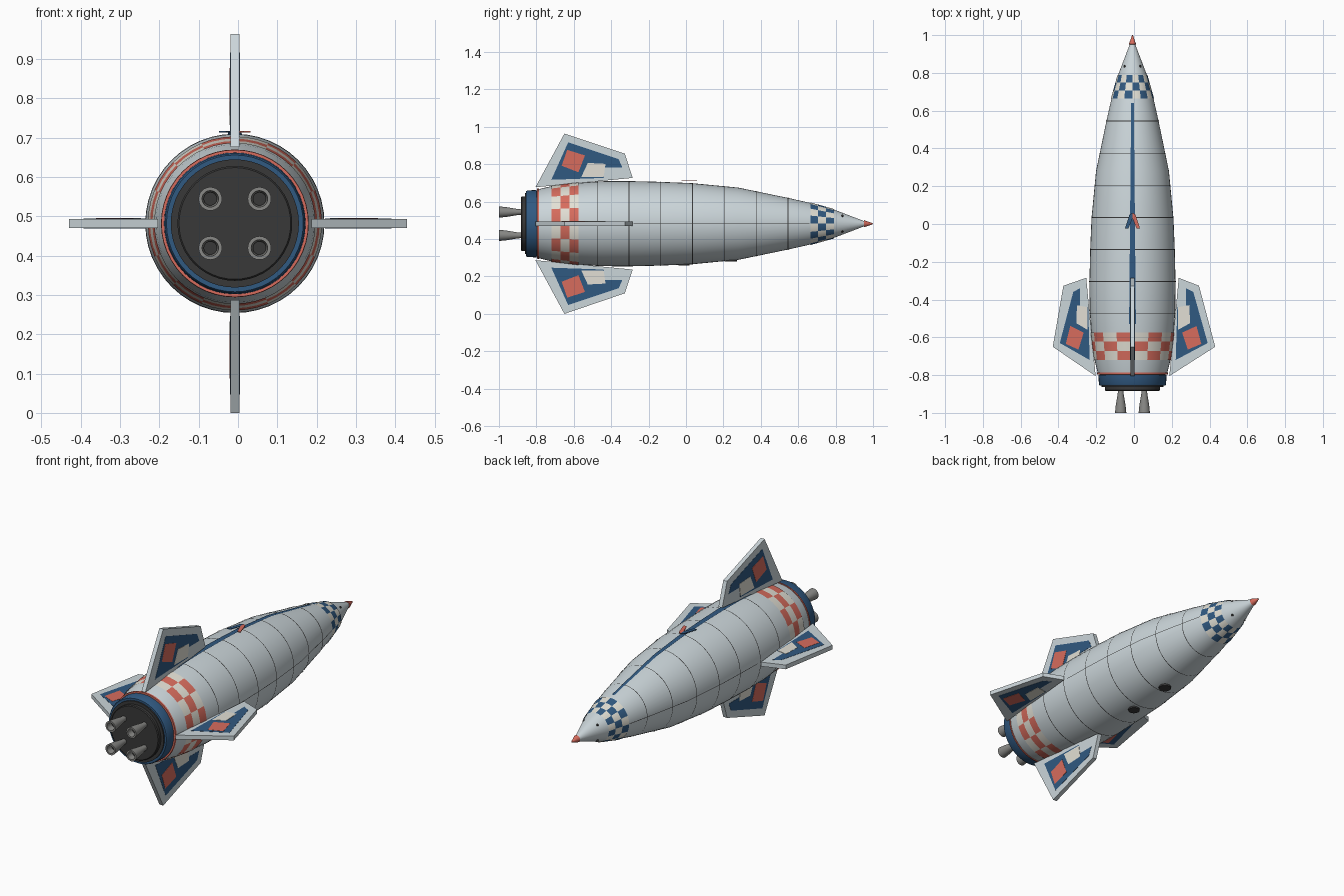
import bpy, bmesh
from math import sin, cos, pi

if "Cube" in bpy.data.objects:
    bpy.data.objects.remove(bpy.data.objects["Cube"])

CX, CZ = -0.008, 0.482            # rocket axis, running along y


def mat(name, r, g, b):
    m = bpy.data.materials.new(name)
    m.diffuse_color = (r, g, b, 1)
    m.use_nodes = True
    m.node_tree.nodes["Principled BSDF"].inputs["Base Color"].default_value = m.diffuse_color
    return m


HULL = mat("hull_grey", 0.60, 0.67, 0.70)
BLUE = mat("blue", 0.03, 0.10, 0.22)
RED = mat("red", 0.68, 0.15, 0.11)
CREAM = mat("cream", 0.76, 0.74, 0.66)
DARK = mat("dark", 0.04, 0.04, 0.04)
METAL = mat("metal", 0.25, 0.25, 0.24)

# Hull profile: (y, radius)
HULL_PROFILE = [(-0.79, 0.184), (-0.72, 0.201), (-0.58, 0.218), (-0.45, 0.227),
                (-0.31, 0.228), (-0.14, 0.224), (0.03, 0.217), (0.28, 0.193),
                (0.55, 0.137), (0.665, 0.111), (0.79, 0.076), (0.955, 0.013)]


def radius(y):
    for (y0, r0), (y1, r1) in zip(HULL_PROFILE, HULL_PROFILE[1:]):
        if y <= y1:
            return r0 + (r1 - r0) * (y - y0) / (y1 - y0)
    return HULL_PROFILE[-1][1]


def polar(r, y, a, t=0.0):
    """Point at distance r from the axis, angle a, shifted sideways by t."""
    return (CX + r * cos(a) - t * sin(a), y, CZ + r * sin(a) + t * cos(a))


def finish(bm, name, mats, smooth=True, recalc=True):
    if recalc:
        bmesh.ops.recalc_face_normals(bm, faces=bm.faces)
    me = bpy.data.meshes.new(name)
    bm.to_mesh(me)
    bm.free()
    for m in mats:
        me.materials.append(m)
    ob = bpy.data.objects.new(name, me)
    bpy.context.collection.objects.link(ob)
    if smooth:
        bpy.ops.object.select_all(action='DESELECT')
        bpy.context.view_layer.objects.active = ob
        ob.select_set(True)
        bpy.ops.object.shade_smooth_by_angle(angle=0.6)
    return ob


def lathe(name, profile, m, seg=48, dx=0.0, dz=0.0, caps=True):
    bm = bmesh.new()
    rings = []
    for y, r in profile:
        ring = []
        for i in range(seg):
            x, yy, z = polar(r, y, 2 * pi * i / seg)
            ring.append(bm.verts.new((x + dx, yy, z + dz)))
        rings.append(ring)
    for a, b in zip(rings, rings[1:]):
        for i in range(seg):
            j = (i + 1) % seg
            bm.faces.new((a[i], a[j], b[j], b[i]))
    if caps:
        bm.faces.new(rings[0])
        bm.faces.new(rings[-1])
    return finish(bm, name, [m])


def checker(name, y0, y1, rows, cols, mats, lift=0.003):
    bm = bmesh.new()
    n = cols * 3
    grid = []
    for k in range(rows + 1):
        y = y0 + (y1 - y0) * k / rows
        grid.append([bm.verts.new(polar(radius(y) + lift, y, 2 * pi * i / n)) for i in range(n)])
    for k in range(rows):
        for i in range(n):
            j = (i + 1) % n
            f = bm.faces.new((grid[k][i], grid[k + 1][i], grid[k + 1][j], grid[k][j]))
            f.material_index = (k + i // 3) % 2
    return finish(bm, name, mats)


def strip(name, y0, y1, w0, w1, angle, m, lift=0.004, n=40):
    """Narrow band lying along the hull."""
    bm = bmesh.new()
    prev = None
    for k in range(n + 1):
        f = k / n
        y = y0 + (y1 - y0) * f
        w = w0 + (w1 - w0) * f
        r = radius(y) + lift
        row = [bm.verts.new(polar(r, y, angle, t)) for t in (-w / 2, w / 2)]
        if prev:
            bm.faces.new((prev[0], prev[1], row[1], row[0]))
        prev = row
    return finish(bm, name, [m])


def plate(name, outline, thick, angle, m):
    """Flat plate from (y, distance from axis) points, extruded both ways."""
    bm = bmesh.new()
    sides = [[bm.verts.new(polar(v, y, angle, t)) for y, v in outline]
             for t in (-thick / 2, thick / 2)]
    bm.faces.new(sides[0])
    bm.faces.new(sides[1])
    n = len(outline)
    for i in range(n):
        j = (i + 1) % n
        bm.faces.new((sides[0][i], sides[0][j], sides[1][j], sides[1][i]))
    return finish(bm, name, [m], smooth=False)


# Hull, red nose tip
lathe("hull", HULL_PROFILE, HULL)
lathe("nose_tip", [(0.95, 0.012), (0.952, 0.019), (0.995, 0.004), (1.0, 0.001)], RED, 24)

# Tail collar, engine bulkhead
lathe("tail_red_trim", [(-0.796, 0.181), (-0.796, 0.187), (-0.787, 0.188), (-0.787, 0.18)], RED)
lathe("tail_seam", [(-0.805, 0.174), (-0.79, 0.176)], DARK)
lathe("tail_collar", [(-0.855, 0.160), (-0.855, 0.174), (-0.848, 0.178), (-0.80, 0.180),
                      (-0.797, 0.172)], BLUE)
lathe("engine_bulkhead", [(-0.883, 0.142), (-0.878, 0.146), (-0.862, 0.146), (-0.862, 0.163),
                          (-0.85, 0.163)], DARK)

# Four engine bells
for i, (sx, sz) in enumerate([(-1, -1), (1, -1), (-1, 1), (1, 1)]):
    dx, dz = sx * 0.0625, sz * 0.0625
    lathe(f"engine_bell_{i}", [(-0.875, 0.014), (-0.90, 0.016), (-0.96, 0.026), (-1.0, 0.030),
                               (-1.0, 0.021), (-0.96, 0.018), (-0.91, 0.010)],
          METAL, 24, dx, dz, caps=False)
    lathe(f"engine_throat_{i}", [(-0.965, 0.017), (-0.955, 0.017)], DARK, 24, dx, dz)

# Checker bands
checker("tail_checker", -0.72, -0.575, 3, 16, [RED, CREAM])
checker("nose_checker", 0.665, 0.79, 3, 16, [BLUE, CREAM])

# Hoop seams and side seams
for i in range(7):
    y = 0.545 - 0.17 * i
    lathe(f"hoop_seam_{i}", [(y - 0.002, radius(y) + 0.0015), (y + 0.002, radius(y) + 0.0015)],
          DARK, caps=False)
for side, a in (("right", 0), ("left", pi)):
    strip(f"{side}_seam", -0.28, 0.66, 0.003, 0.003, a, DARK, 0.001)

# Blue dorsal stripe and two-tone chevron
strip("dorsal_stripe", -0.53, 0.64, 0.036, 0.014, pi / 2, BLUE)
for side, s, m in (("left", -1, BLUE), ("right", 1, RED)):
    bm = bmesh.new()
    pts = [(0.0, 0.06), (0.016, 0.05), (0.04, -0.025), (0.022, -0.025), (0.0, 0.03)]
    lo, hi = [[bm.verts.new((CX + s * x, y, z)) for x, y in pts] for z in (0.713, 0.717)]
    bm.faces.new(lo)
    bm.faces.new(hi)
    for i in range(5):
        j = (i + 1) % 5
        bm.faces.new((lo[i], lo[j], hi[j], hi[i]))
    finish(bm, f"chevron_{side}", [m], smooth=False)

# Fins with inset colour panels: (y, distance from axis)
BLUE_PANEL = [(-0.72, 0.235), (-0.63, 0.435), (-0.36, 0.345), (-0.34, 0.30),
              (-0.435, 0.30), (-0.44, 0.245)]
RED_PANEL = [(-0.665, 0.31), (-0.635, 0.395), (-0.54, 0.365), (-0.575, 0.275)]
CREAM_PANEL = [(-0.56, 0.25), (-0.525, 0.325), (-0.43, 0.32), (-0.44, 0.25)]
FINS = [("right", 0, 0.438, 0.352), ("top", pi / 2, 0.482, 0.374),
        ("left", pi, 0.422, 0.366), ("bottom", -pi / 2, 0.482, 0.372)]
for name, a, tip, shoulder in FINS:
    k = (tip - 0.195) / (0.482 - 0.195)
    fit = lambda pts: [(y, 0.195 + (v - 0.195) * k) for y, v in pts]
    plate(f"{name}_fin", [(-0.805, 0.195), (-0.65, tip), (-0.327, shoulder), (-0.285, 0.245)],
          0.023, a, HULL)
    plate(f"{name}_fin_blue_panel", fit(BLUE_PANEL), 0.025, a, BLUE)
    plate(f"{name}_fin_red_panel", fit(RED_PANEL), 0.027, a, RED)
    plate(f"{name}_fin_cream_panel", fit(CREAM_PANEL), 0.027, a, CREAM)


# Round belly ports and small nose thrusters
def port(name, y, angle, r, h):
    bm = bmesh.new()
    R = radius(y)
    rings = [[bm.verts.new(polar(R + d, y + r * cos(2 * pi * i / 20), angle,
                                 r * sin(2 * pi * i / 20))) for i in range(20)]
             for d in (-h, h)]
    bm.faces.new(rings[0])
    bm.faces.new(rings[1])
    for i in range(20):
        j = (i + 1) % 20
        bm.faces.new((rings[0][i], rings[0][j], rings[1][j], rings[1][i]))
    finish(bm, name, [DARK])


port("rear_belly_port", -0.01, -pi / 2, 0.030, 0.006)
port("front_belly_port", 0.24, -pi / 2, 0.032, 0.006)
for i in range(4):
    port(f"nose_thruster_{i}", 0.835, pi / 4 + i * pi / 2, 0.006, 0.004)
